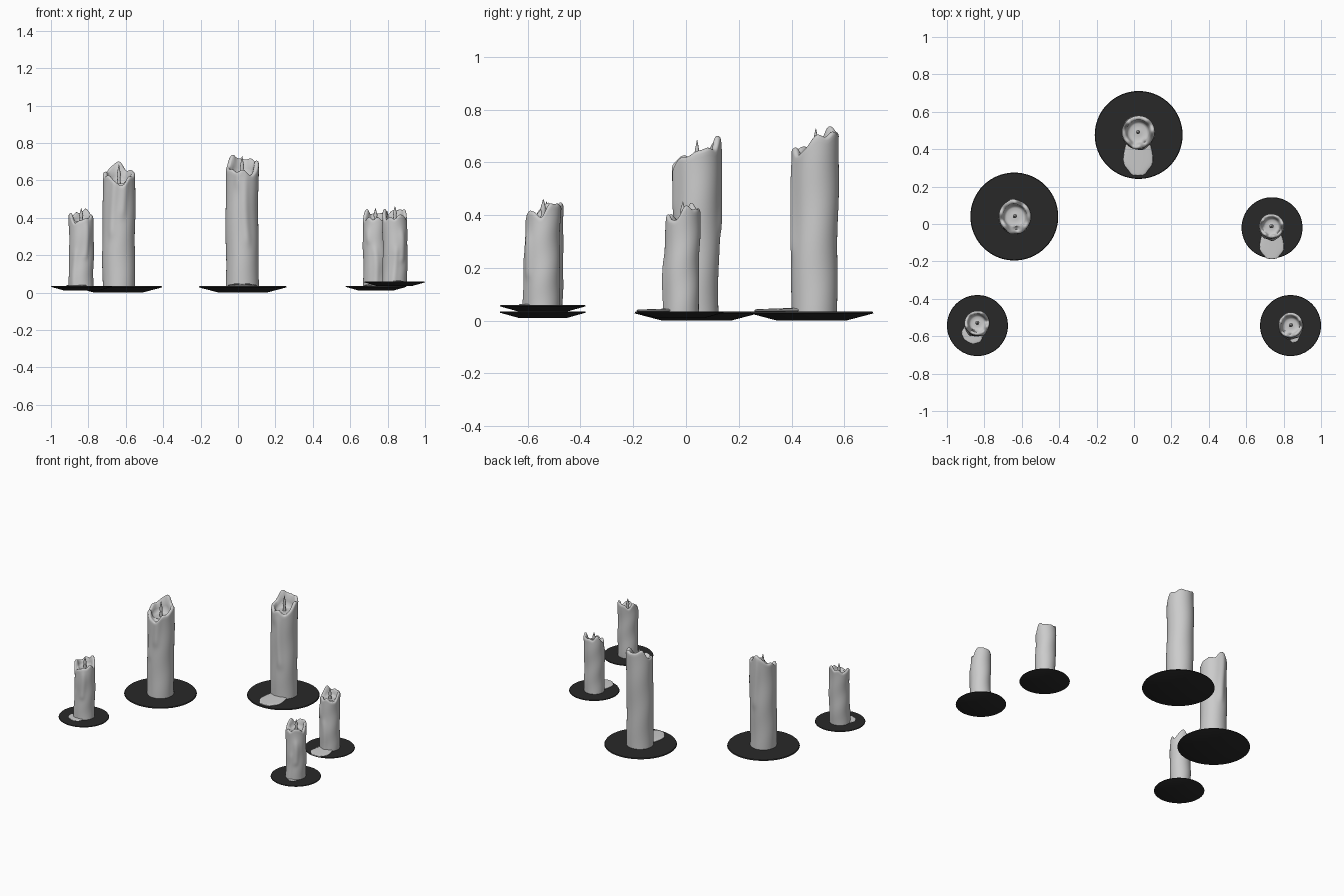
import bpy, bmesh
from math import sin, cos, pi, radians, exp
from mathutils import Vector

if "Cube" in bpy.data.objects:
    bpy.data.objects.remove(bpy.data.objects["Cube"])

dark = bpy.data.materials.new("dark_plate")
dark.diffuse_color = (0.022, 0.022, 0.022, 1)
dark.use_nodes = True
dark.node_tree.nodes["Principled BSDF"].inputs["Base Color"].default_value = dark.diffuse_color


def make(name, bm, angle=50, mat=None):
    bmesh.ops.recalc_face_normals(bm, faces=bm.faces)
    me = bpy.data.meshes.new(name)
    bm.to_mesh(me)
    bm.free()
    ob = bpy.data.objects.new(name, me)
    bpy.context.collection.objects.link(ob)
    if mat:
        me.materials.append(mat)
    bpy.ops.object.select_all(action='DESELECT')
    ob.select_set(True)
    bpy.context.view_layer.objects.active = ob
    bpy.ops.object.shade_smooth_by_angle(angle=radians(angle))
    return ob


def skin(bm, rings):
    """Join rings of points into a closed tube with capped ends."""
    rows = [[bm.verts.new(p) for p in ring] for ring in rings]
    n = len(rows[0])
    for a, b in zip(rows, rows[1:]):
        for i in range(n):
            k = (i + 1) % n
            bm.faces.new((a[i], a[k], b[k], b[i]))
    bm.faces.new(rows[0][::-1])
    bm.faces.new(rows[-1])


def lathe(name, x, y, prof, n=64, angle=30, mat=None):
    bm = bmesh.new()
    skin(bm, [[(x + r * cos(2 * pi * i / n), y + r * sin(2 * pi * i / n), z)
               for i in range(n)] for r, z in prof])
    return make(name, bm, angle, mat)


# Plate: flat top, thin rim, bottom tapering to a flat foot
def plate(name, x, y, r, z, h):
    lathe(name, x, y, [(r * .55, z), (r, z + h * .82), (r * .985, z + h)], mat=dark)


# Candle: wavy wax wall, uneven melted rim, hollow cup, runs of wax down the front
def candle(name, x, y, r, z0, top, tilt, floor, seed, drips):
    n, m = 80, 44
    wob = .0016

    def rim(a):
        return (top + tilt * sin(a) + .013 * sin(3 * a + seed)
                + .009 * sin(5 * a + 2.3 * seed) + .004 * sin(8 * a + seed))

    def wall(a, z):
        t = (z - z0) / (top - z0)
        d = wob * (sin(6.5 * t + a + seed) + .7 * sin(13 * t - 2 * a + 2 * seed))
        for deg, low, high in drips:
            c = radians(deg) + .12 * sin(5 * t + seed)
            fade = 1 / (1 + exp((low - t) * 45)) / (1 + exp((t - high) * 30))
            off = (a - c + pi) % (2 * pi) - pi
            d += .1 * r * fade * exp(-(off / .25) ** 2)
        return r + d

    def ring(fr, fz):
        out = []
        for i in range(n):
            a = 2 * pi * i / n
            z = fz(a)
            q = fr(a, z)
            sway = .006 * (z - z0) / (top - z0)
            out.append((x + q * cos(a), y + q * sin(a) + sway, z))
        return out

    # outer wall
    rings = [ring(wall, lambda a, t=j / m: z0 + (rim(a) - .014 - z0) * t) for j in range(m + 1)]
    # rounded lip
    thick = .27 * r
    for k in range(1, 6):
        b = pi * k / 6
        rings.append(ring(lambda a, z: wall(a, z) - thick * (1 - cos(b)) / 2,
                          lambda a: rim(a) - .014 + .014 * sin(b)))
    # cup inside
    rings.append(ring(lambda a, z: r * .68, lambda a: floor + .45 * (rim(a) - floor)))
    for f in (.62, .5, .25, .02):
        rings.append(ring(lambda a, z: r * f, lambda a: floor + .06 * (f - .3) ** 2))
    bm = bmesh.new()
    skin(bm, rings)
    make(name, bm, 70)


# Wick: small pointed spike with a waist
def wick(name, x, y, z, h):
    lathe(name, x, y, [(.012, z - .01), (.008, z + h * .35), (.011, z + h * .5),
                       (.001, z + h)], n=12, angle=60)


# Pool: tongue of spilled wax, widening and then narrowing to a rounded end
def pool(name, x, y, z, deg, length, width):
    d = Vector((cos(radians(deg)), sin(radians(deg)), 0))
    s = Vector((-d.y, d.x, 0))
    thick = .07 * length
    bm = bmesh.new()
    rings = []
    for k in range(9):
        t = k / 8
        w = width * (.78 + .22 * sin(pi * t * .9)) * (1 - .45 / (1 + exp((.8 - t) * 22)))
        c = Vector((x, y, z)) + d * length * (.2 + .8 * t)
        rise = thick * (1 - .4 * t)
        ring = [c + s * w * cos(pi * j / 6) + Vector((0, 0, rise * sin(pi * j / 6) ** .5))
                for j in range(6)]
        rings.append(ring + [c - s * w, c - Vector((0, 0, .003))])
    skin(bm, rings)
    sub = make(name, bm, 80).modifiers.new("smooth", 'SUBSURF')
    sub.levels = sub.render_levels = 2


# One full set; the spill is (direction, length, half width)
def candle_set(nm, px, py, pz, big, x, y, top, seed, drips, spill=None):
    pr, ph, r = (.235, .034, .087) if big else (.163, .025, .066)
    tilt = .042 if big else .021
    floor = top - (.06 if big else .034)
    plate(nm + "_plate", px, py, pr, pz, ph)
    candle(nm + "_candle", x, y, r, pz + ph * .9, top, tilt, floor, seed, drips)
    wick(nm + "_wick", x, y + .006, floor, .107 if big else .075)
    if spill:
        pool(nm + "_pool", x, y, pz + ph, *spill)


candle_set("back", .025, .476, 0, True, .022, .486, .682, 1.0,
           [(262, .82, 1.1), (285, .35, .9)], (270, .228, .088))
candle_set("left", -.64, .04, 0, True, -.637, .036, .637, 2.6,
           [(250, .45, 1.1), (285, .62, 1.1), (90, .5, 1.1)])
candle_set("right", .738, -.02, .01, False, .735, -.018, .41, .4,
           [(268, -.1, .55), (240, .62, .8)], (271, .17, .072))
candle_set("front_left", -.837, -.543, .01, False, -.838, -.535, .41, 4.1,
           [(240, -.1, .5), (290, .4, .9)], (244, .108, .064))
candle_set("front_right", .837, -.543, .034, False, .839, -.547, .42, 5.2,
           [(270, -.1, .5), (300, .3, .75)], (285, .088, .035))
